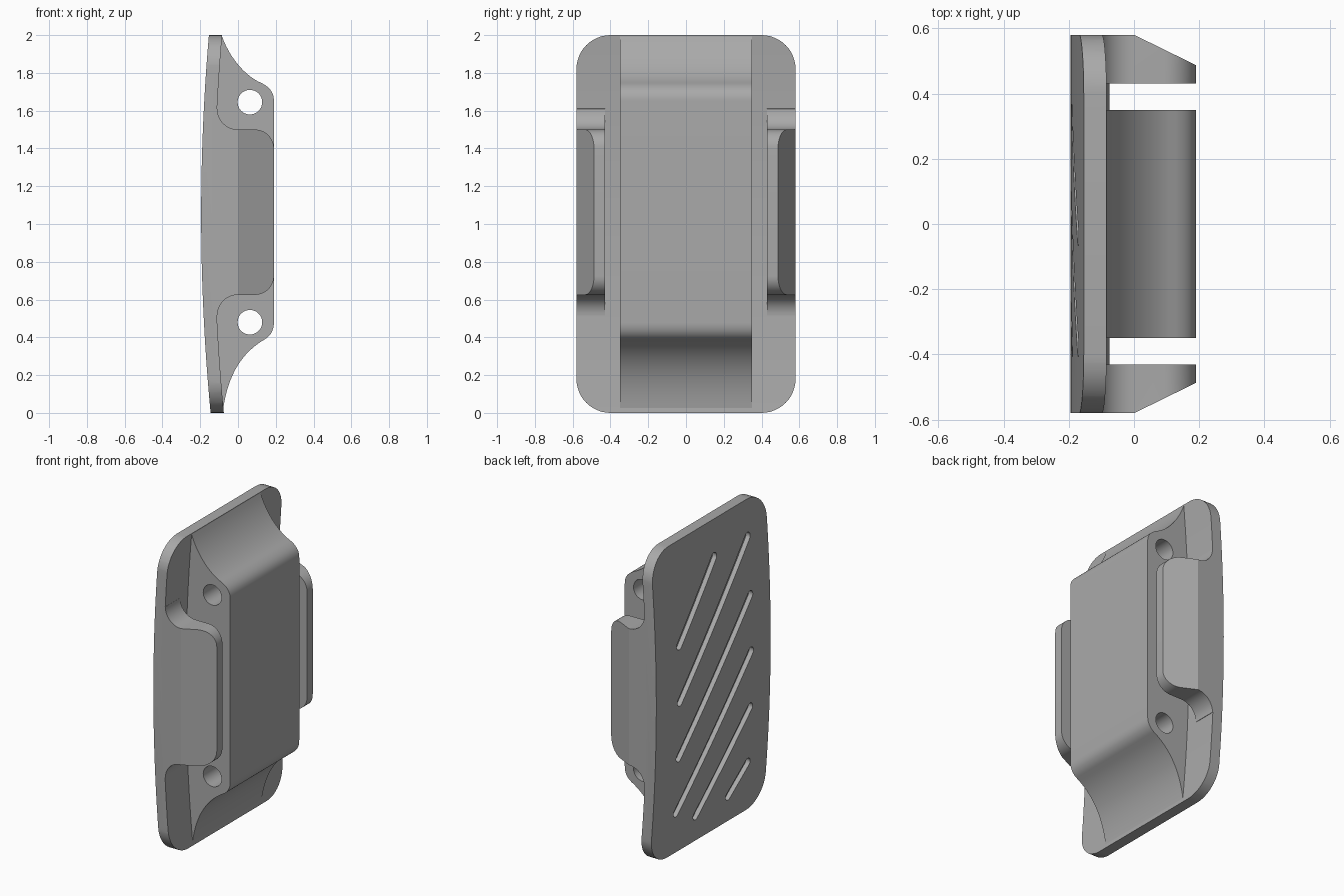
import bpy, bmesh, math
from mathutils import Vector
from mathutils.geometry import interpolate_bezier

if "Cube" in bpy.data.objects:
    bpy.data.objects.remove(bpy.data.objects["Cube"])

grey = bpy.data.materials.new("plain grey")
grey.use_nodes = True
colour = (0.4, 0.4, 0.4, 1)
grey.diffuse_color = colour
grey.node_tree.nodes["Principled BSDF"].inputs["Base Color"].default_value = colour

PLACE = {"x": lambda p, h: (h, p[0], p[1]),
         "y": lambda p, h: (p[0], h, p[1]),
         "z": lambda p, h: (p[0], p[1], h)}


def prisms(name, outlines, axis, low, high):
    """Extrude flat outlines along an axis into one closed mesh object."""
    bm = bmesh.new()
    for outline in outlines:
        a = [bm.verts.new(PLACE[axis](p, low)) for p in outline]
        b = [bm.verts.new(PLACE[axis](p, high)) for p in outline]
        bm.faces.new(a)
        bm.faces.new(b)
        for i in range(len(a)):
            j = (i + 1) % len(a)
            bm.faces.new((a[i], a[j], b[j], b[i]))
    bmesh.ops.recalc_face_normals(bm, faces=bm.faces)
    mesh = bpy.data.meshes.new(name)
    bm.to_mesh(mesh)
    bm.free()
    mesh.materials.append(grey)
    obj = bpy.data.objects.new(name, mesh)
    bpy.context.collection.objects.link(obj)
    return obj


def carve(obj, tool, operation):
    """Apply a boolean and discard the tool."""
    mod = obj.modifiers.new("carve", "BOOLEAN")
    mod.operation, mod.solver, mod.object = operation, "EXACT", tool
    graph = bpy.context.evaluated_depsgraph_get()
    mesh = bpy.data.meshes.new_from_object(obj.evaluated_get(graph))
    obj.modifiers.clear()
    obj.data = mesh
    bpy.data.objects.remove(tool)


def arc(cx, cy, r, start, end, steps=12):
    angles = [math.radians(start + (end - start) * i / steps) for i in range(steps + 1)]
    return [(cx + r * math.cos(t), cy + r * math.sin(t)) for t in angles]


def bezier(*points):
    return [tuple(p[:2]) for p in interpolate_bezier(*[Vector(p) for p in points], 14)]


def bowed_slab(offset_back, offset_front):
    """Side outline of a sheet following the gentle bow of the plate."""
    heights = [-0.05 + 2.1 * i / 40 for i in range(41)]
    bow = [(-0.195 + 0.0454 * (z - 1.05) ** 2, z) for z in heights]
    return ([(x + offset_back, z) for x, z in bow]
            + [(x + offset_front, z) for x, z in reversed(bow)])


# Bowed plate with rounded corners
plate = prisms("plate", [bowed_slab(0, 0.07)], "y", -0.7, 0.7)
corners = (arc(0.4, 1.82, 0.18, 0, 90) + arc(-0.4, 1.82, 0.18, 90, 180)
           + arc(-0.4, 0.18, 0.18, 180, 270) + arc(0.4, 0.18, 0.18, 270, 360))
carve(plate, prisms("outline_cutter", [corners], "x", -0.5, 0.5), "INTERSECT")

# Diagonal slots in the outer face: lower end, upper end as (y, z)
SLOT_ENDS = [((0.34, 1.35), (-0.04, 1.77)), ((0.34, 0.99), (-0.38, 1.77)),
             ((0.34, 0.63), (-0.38, 1.40)), ((0.34, 0.27), (-0.38, 1.04)),
             ((0.13, 0.17), (-0.38, 0.68)), ((-0.20, 0.17), (-0.38, 0.32))]
slots = []
for (y0, z0), (y1, z1) in SLOT_ENDS:
    turn = math.degrees(math.atan2(z1 - z0, y1 - y0))
    slots.append(arc(y0, z0, 0.027, turn + 90, turn + 270)
                 + arc(y1, z1, 0.027, turn - 90, turn + 90))
slot_cutter = prisms("slot_cutter", slots, "x", -0.4, 0.1)
carve(slot_cutter, prisms("depth_cutter", [bowed_slab(-0.1, 0.03)], "y", -0.7, 0.7),
      "INTERSECT")
carve(plate, slot_cutter, "DIFFERENCE")

# Central block with swept ends and two cross holes
profile = (bezier((-0.085, 1.995), (-0.045, 1.88), (0.04, 1.78), (0.127, 1.745))
           + bezier((0.127, 1.745), (0.175, 1.72), (0.19, 1.69), (0.19, 1.65))[1:]
           + bezier((0.19, 0.48), (0.19, 0.44), (0.175, 0.41), (0.143, 0.39))
           + bezier((0.143, 0.39), (0.02, 0.32), (-0.055, 0.2), (-0.08, 0.01))[1:]
           + [(-0.13, 0.01), (-0.13, 1.995)])
block = prisms("central_block", [profile], "y", -0.35, 0.35)
holes = [arc(0.063, z, 0.065, 0, 350, 35) for z in (0.48, 1.645)]
carve(block, prisms("hole_cutter", holes, "y", -0.6, 0.6), "DIFFERENCE")

# Side flanges, filleted into the plate and tapered outside
flange_profile = ([(-0.13, 0.51)] + arc(0, 0.515, 0.11, 180, 90)
                  + arc(0.09, 0.725, 0.1, 270, 360)
                  + arc(0.09, 1.4, 0.1, 0, 90)
                  + arc(0, 1.61, 0.11, 270, 180) + [(-0.13, 1.615)])
flanges = []
for name, side in (("back_flange", 1), ("front_flange", -1)):
    flange = prisms(name, [flange_profile], "y", side * 0.43, side * 0.7)
    taper = [(-0.3, 0.4), (-0.3, 0.58), (0, 0.58), (0.2, 0.482), (0.2, 0.4)]
    taper = [(x, side * y) for x, y in taper]
    carve(flange, prisms("taper_cutter", [taper], "z", 0, 2), "INTERSECT")
    flanges.append(flange)

# Smooth curved faces, keep edges sharp
for obj in [plate, block] + flanges:
    bpy.ops.object.select_all(action="DESELECT")
    obj.select_set(True)
    bpy.context.view_layer.objects.active = obj
    bpy.ops.object.shade_smooth_by_angle(angle=math.radians(25))
